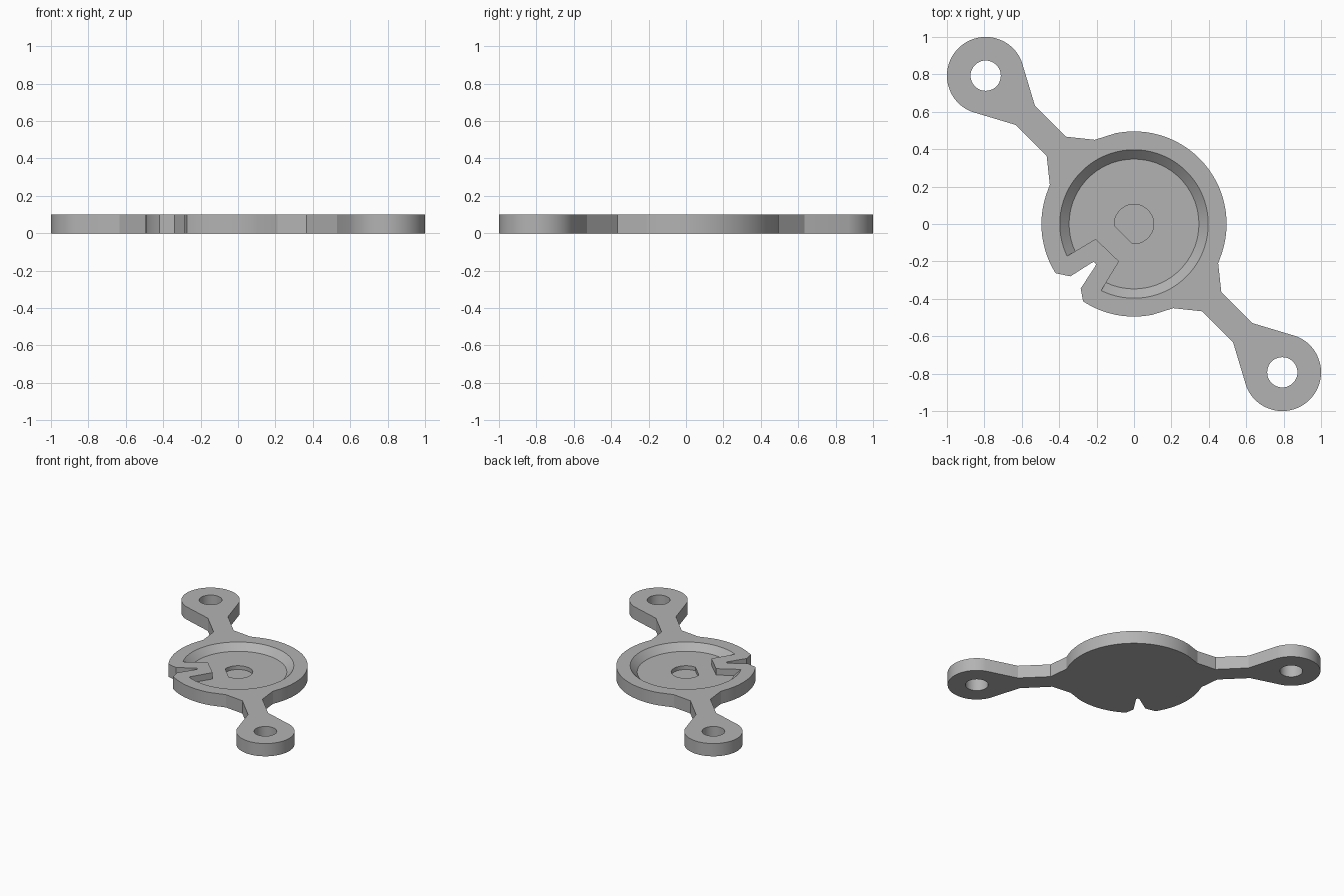
import bpy, bmesh
from math import cos, sin, radians, atan2, degrees
from mathutils import Vector

if "Cube" in bpy.data.objects:
    bpy.data.objects.remove(bpy.data.objects["Cube"], do_unlink=True)

THICK, FLOOR, POCKET = 0.1, 0.05, 0.02
EYE = 0.793          # mounting eye offset along both axes

grey = bpy.data.materials.new("grey plastic")
grey.use_nodes = True
colour = (0.45, 0.45, 0.45, 1)
grey.diffuse_color = colour
grey.node_tree.nodes["Principled BSDF"].inputs["Base Color"].default_value = colour


def arc(cx, cy, r, start, end, n):
    """Points on an arc, angles in degrees, both ends included."""
    angles = [radians(start + (end - start) * i / n) for i in range(n + 1)]
    return [(cx + r * cos(a), cy + r * sin(a)) for a in angles]


def prism(name, points, z0, z1, top_scale=1.0):
    """Extrude a counter-clockwise outline from z0 to z1."""
    bm = bmesh.new()
    low = [bm.verts.new((x, y, z0)) for x, y in points]
    high = [bm.verts.new((x * top_scale, y * top_scale, z1)) for x, y in points]
    bm.faces.new(low[::-1])
    bm.faces.new(high)
    for i in range(len(low)):
        j = (i + 1) % len(low)
        bm.faces.new((low[i], low[j], high[j], high[i]))
    bmesh.ops.recalc_face_normals(bm, faces=bm.faces)
    mesh = bpy.data.meshes.new(name)
    bm.to_mesh(mesh)
    bm.free()
    mesh.materials.append(grey)
    obj = bpy.data.objects.new(name, mesh)
    bpy.context.collection.objects.link(obj)
    return obj


def cut(target, cutter):
    """Subtract the cutter and discard it."""
    mod = target.modifiers.new("cut", 'BOOLEAN')
    mod.operation, mod.solver, mod.object = 'DIFFERENCE', 'EXACT', cutter
    bpy.context.view_layer.objects.active = target
    bpy.ops.object.modifier_apply(modifier=mod.name)
    bpy.data.objects.remove(cutter, do_unlink=True)


# Plate outline: one arm with its eye, then half the hub rim, repeated by half turn
side = [(-0.21, 0.45), (-0.365, 0.467), (-0.53, 0.633)]
mirrored = [(-y, -x) for x, y in reversed(side)]
half = side + arc(-EYE, EYE, 0.207, 22, 248, 48) + mirrored
hub_start = degrees(atan2(0.21, -0.45))
half += arc(0, 0, 0.495, hub_start, hub_start + 130, 40)[1:-1]
outline = half + [(-x, -y) for x, y in half]
plate = prism("hub_plate_with_arms", outline, 0, THICK)

# Tapered round dish, leaving a raised block around the notch
dish = prism("dish_cutter", arc(0, 0, 0.347, 0, 355, 71), FLOOR, THICK + 0.05, 0.447 / 0.347)
block = [(-0.205, -0.08), (-0.505, -0.26), (-0.7, -0.7), (-0.27, -0.51), (-0.08, -0.20)]
cut(dish, prism("block_cutter", block, 0, 0.3))
cut(plate, dish)

# D-shaped blind pocket in the dish floor
pocket = arc(0, 0, 0.105, -95, 185, 48)
cut(plate, prism("pocket_cutter", pocket, POCKET, 0.2))

# Tapered notch through the rim, with a rounded tip
notch = [(-0.34, -0.28), (-0.48, -0.25), (-0.7, -0.7), (-0.26, -0.48), (-0.285, -0.345)]
notch += arc(-0.217, -0.217, 0.013, -35, 125, 8)
cut(plate, prism("notch_cutter", notch, -0.1, 0.2))

# Screw holes in the eyes
for s in (1, -1):
    cut(plate, prism("hole_cutter", arc(s * EYE, -s * EYE, 0.081, 0, 350, 35), -0.1, 0.2))

# Smooth walls with crisp edges
bpy.ops.object.select_all(action='DESELECT')
plate.select_set(True)
bpy.context.view_layer.objects.active = plate
bpy.ops.object.shade_smooth_by_angle(angle=radians(12))
